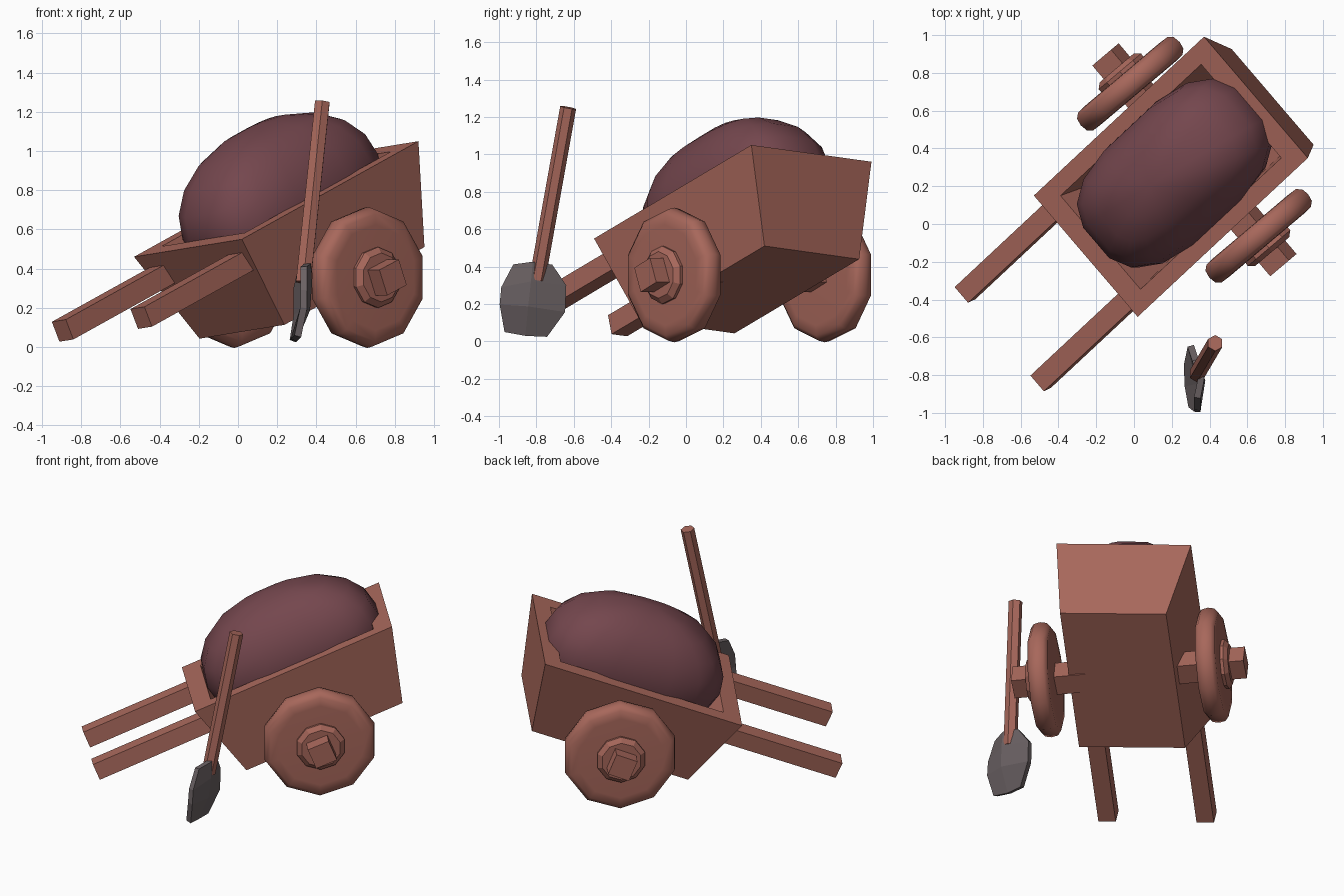
import bpy, bmesh, math
from mathutils import Vector, Matrix

if "Cube" in bpy.data.objects:
    bpy.data.objects.remove(bpy.data.objects["Cube"])


def material(name, rgb):
    m = bpy.data.materials.new(name)
    m.diffuse_color = (*rgb, 1)
    m.use_nodes = True
    m.node_tree.nodes["Principled BSDF"].inputs["Base Color"].default_value = m.diffuse_color
    return m


WOOD = material("red brown wood", (0.39, 0.137, 0.105))
LOAD = material("dark plum load", (0.175, 0.062, 0.075))
METAL = material("grey metal", (0.145, 0.12, 0.125))


def frame(origin, x, y, z):
    """Matrix from an origin and three axes."""
    return Matrix((x, y, z)).transposed().to_4x4() if origin is None else \
        Matrix.Translation(origin) @ Matrix((x, y, z)).transposed().to_4x4()


def finish(name, bm, mat, matrix=Matrix(), smooth=None):
    bm.transform(matrix)
    bmesh.ops.recalc_face_normals(bm, faces=bm.faces)
    me = bpy.data.meshes.new(name)
    bm.to_mesh(me)
    bm.free()
    ob = bpy.data.objects.new(name, me)
    bpy.context.collection.objects.link(ob)
    me.materials.append(mat)
    if smooth:
        bpy.ops.object.select_all(action='DESELECT')
        ob.select_set(True)
        bpy.context.view_layer.objects.active = ob
        bpy.ops.object.shade_smooth_by_angle(angle=math.radians(smooth))
    return ob


def loft(rings, cap=True):
    """Bridge a list of equal-length point rings."""
    bm = bmesh.new()
    vs = [[bm.verts.new(p) for p in r] for r in rings]
    n = len(vs[0])
    for a, b in zip(vs, vs[1:]):
        for i in range(n):
            bm.faces.new((a[i], a[(i + 1) % n], b[(i + 1) % n], b[i]))
    if cap:
        bm.faces.new(vs[0])
        bm.faces.new(vs[-1])
    return bm


def rect(u, w, n):
    return [(-u, -w, n), (u, -w, n), (u, w, n), (-u, w, n)]


def bar(name, size, centre, matrix):
    bm = bmesh.new()
    bmesh.ops.create_cube(bm, size=1)
    bm.transform(Matrix.Translation(centre) @ Matrix.Diagonal((*size, 1)))
    return finish(name, bm, WOOD, matrix)


# Tilted cart frame: u runs from handles to tail, w across, n up
u = Vector((0.677, 0.632, 0.376)).normalized()
n = Vector((0.648, -0.754, 0.106)).cross(u).normalized()
w = u.cross(n)
CART = frame(Vector((0.195, 0.25, 0.755)), u, -w, n)
if CART.to_3x3().determinant() < 0:
    CART = frame(Vector((0.195, 0.25, 0.755)), u, w, n)

# Tapered open box
finish("cart_box", loft([rect(0.527, 0.335, -0.52), rect(0.665, 0.425, 0),
                         rect(0.55, 0.328, 0), rect(0.45, 0.27, -0.4)]), WOOD, CART)

# Handles
for side in (-1, 1):
    bar("handle", (0.80, 0.11, 0.11), (-0.98, side * 0.31, -0.13), CART)


# Rounded load, boxy in plan
def power(v, e):
    return math.copysign(abs(v) ** e, v)


rings = []
for j in range(1, 10):
    t = -math.pi / 2 + math.pi * j / 10
    rings.append([(0.03 + 0.585 * power(math.cos(a), 0.7) * math.cos(t) ** 0.92,
                   0.35 * power(math.sin(a), 0.7) * math.cos(t) ** 0.92,
                   0.39 * math.sin(t))
                  for a in (2 * math.pi * (i + 0.5) / 16 for i in range(16))])
bm = loft(rings, cap=False)
for edge_ring, z in ((0, -0.39), (-1, 0.395)):
    tip = bm.verts.new((0.03, 0, z))
    bm.verts.ensure_lookup_table()
    start = 0 if edge_ring == 0 else 16 * 8
    for i in range(16):
        bm.faces.new((bm.verts[start + i], bm.verts[start + (i + 1) % 16], tip))
finish("load", bm, LOAD, CART, 60)

# Axle, horizontal, twisted with the cart
AXIS = Vector((0.645, -0.764, 0)).normalized()
UP = Vector((0, 0, 1))
MID = Vector((0.32, 0.34, 0.355))
SPIN = frame(MID, UP.cross(AXIS), UP, -AXIS)
if SPIN.to_3x3().determinant() < 0:
    SPIN = frame(MID, UP.cross(AXIS), UP, AXIS)
ax = AXIS.cross(UP)
lean = (u - AXIS * u.dot(AXIS)).normalized()
bar("axle", (0.14, 0.14, 1.46), (0, 0, 0), frame(MID, lean, AXIS.cross(lean), AXIS))


# Ten-sided wheels with rounded rims and raised hubs
def lathe(profile, sides=10):
    return loft([[(r * math.sin(2 * math.pi * i / sides), r * math.cos(2 * math.pi * i / sides), h)
                  for i in range(sides)] for r, h in profile])


for side in (-1, 1):
    out = frame(MID + AXIS * 0.527 * side, UP.cross(AXIS * side), UP, AXIS * side)
    finish("wheel", lathe([(0.27, -0.065), (0.325, -0.062), (0.352, -0.04), (0.36, 0),
                           (0.352, 0.04), (0.325, 0.062), (0.27, 0.065)]), WOOD, out, 40)
    finish("wheel_hub", lathe([(0.15, 0.04), (0.155, 0.085), (0.125, 0.11)]), WOOD, out)

# Shovel shaft, six sided
top, foot = Vector((0.43, -0.63, 1.25)), Vector((0.333, -0.795, 0.33))
bm = bmesh.new()
bmesh.ops.create_cone(bm, cap_ends=True, segments=6, radius1=0.043, radius2=0.043,
                      depth=(top - foot).length)
finish("shovel_shaft", bm, WOOD, Matrix.Translation((top + foot) / 2)
       @ (top - foot).to_track_quat('Z', 'X').to_matrix().to_4x4())

# Shovel blade, dished sheet
rows = [[(0.335, -0.92, 0.41), (0.355, -0.82, 0.425), (0.325, -0.72, 0.41)],
        [(0.335, -0.985, 0.29), (0.36, -0.83, 0.32), (0.30, -0.645, 0.30)],
        [(0.335, -0.995, 0.20), (0.35, -0.845, 0.19), (0.30, -0.65, 0.16)],
        [(0.305, -0.97, 0.055), (0.285, -0.86, 0.035), (0.28, -0.745, 0.03)]]
bm = bmesh.new()
g = [[bm.verts.new(p) for p in r] for r in rows]
for a, b in zip(g, g[1:]):
    for i in range(2):
        bm.faces.new((a[i], a[i + 1], b[i + 1], b[i]))
blade = finish("shovel_blade", bm, METAL)
mod = blade.modifiers.new("thickness", 'SOLIDIFY')
mod.thickness = 0.035
mod.offset = 0
